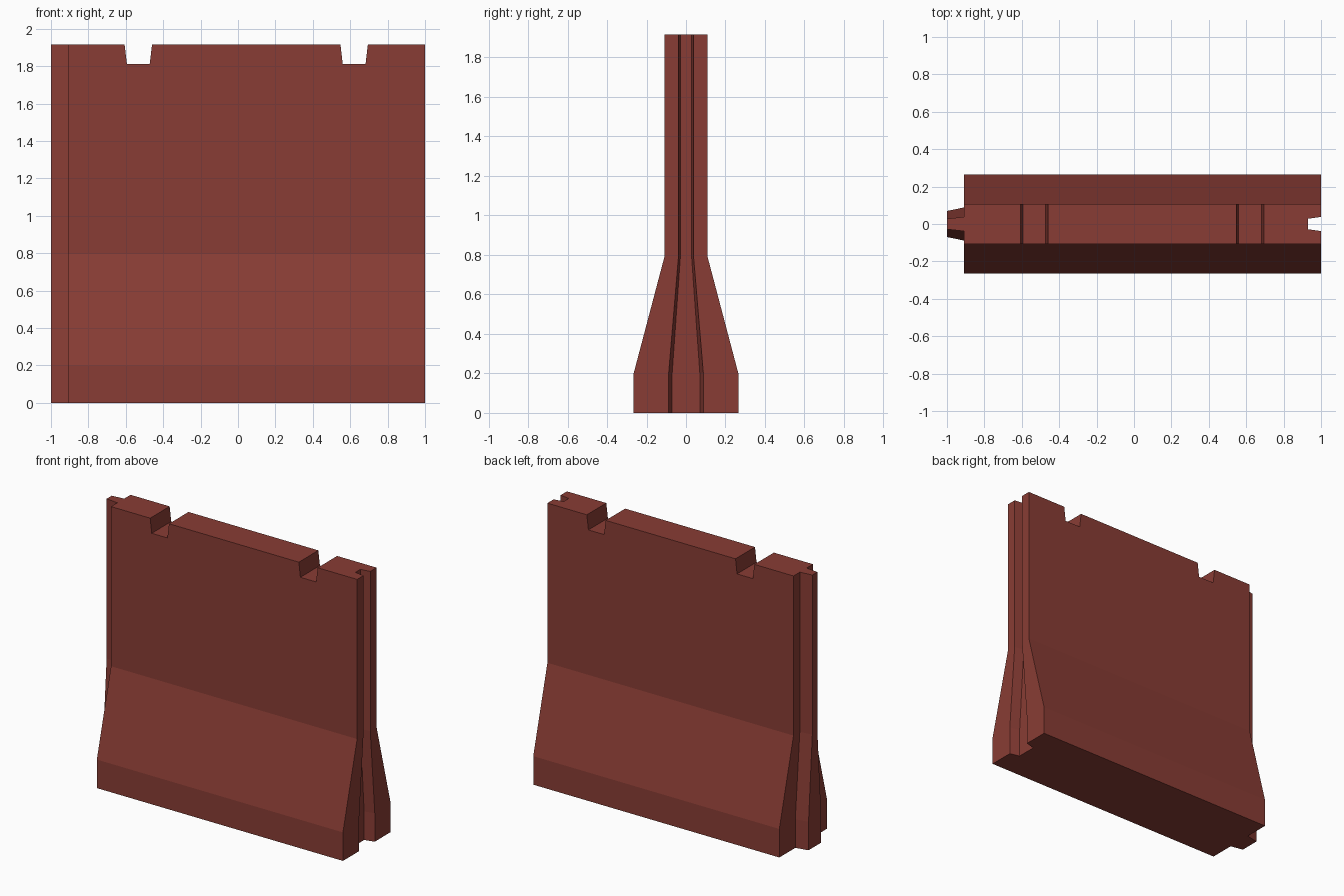
import bpy
import bmesh

if "Cube" in bpy.data.objects:
    bpy.data.objects.remove(bpy.data.objects["Cube"])

brick = bpy.data.materials.new("dark red concrete")
brick.diffuse_color = (0.25, 0.046, 0.035, 1)
brick.use_nodes = True
brick.node_tree.nodes["Principled BSDF"].inputs["Base Color"].default_value = brick.diffuse_color


def loft(bm, rings):
    """Join rings of equal length into a closed solid."""
    loops = [[bm.verts.new(p) for p in ring] for ring in rings]
    n = len(loops[0])
    for a, b in zip(loops, loops[1:]):
        for i in range(n):
            j = (i + 1) % n
            bm.faces.new((a[i], a[j], b[j], b[i]))
    bm.faces.new(loops[0][::-1])
    bm.faces.new(loops[-1])


def finish(bm, name):
    bmesh.ops.recalc_face_normals(bm, faces=bm.faces)
    mesh = bpy.data.meshes.new(name)
    bm.to_mesh(mesh)
    bm.free()
    mesh.materials.append(brick)
    obj = bpy.data.objects.new(name, mesh)
    bpy.context.collection.objects.link(obj)
    return obj


def plan(z, half, wide, narrow):
    """Plan outline with groove at the right end and tongue at the left end."""
    side = [(-1.0, narrow), (-0.91, wide), (-0.91, half),
            (1.0, half), (1.0, wide), (0.93, narrow)]
    return ([(x, y, z) for x, y in side] +
            [(x, -y, z) for x, y in reversed(side)])


# Barrier wall: flared base, sloped middle, straight upper wall
bm = bmesh.new()
loft(bm, [plan(0.0, 0.265, 0.088, 0.07),
          plan(0.2, 0.265, 0.088, 0.07),
          plan(0.795, 0.108, 0.038, 0.028),
          plan(1.915, 0.108, 0.038, 0.028)])
wall = finish(bm, "barrier_wall")

# Two tapered notches in the top edge
bm = bmesh.new()
for centre in (-0.533, 0.621):
    rings = []
    for z, h in ((1.812, 0.061), (2.015, 0.085)):
        rings.append([(centre + sx * h, sy * 0.2, z)
                      for sx, sy in ((-1, -1), (1, -1), (1, 1), (-1, 1))])
    loft(bm, rings)
cutter = finish(bm, "notch_cutter")
cutter.hide_render = True
cutter.display_type = 'WIRE'

cut = wall.modifiers.new("notches", 'BOOLEAN')
cut.operation = 'DIFFERENCE'
cut.solver = 'EXACT'
cut.object = cutter
